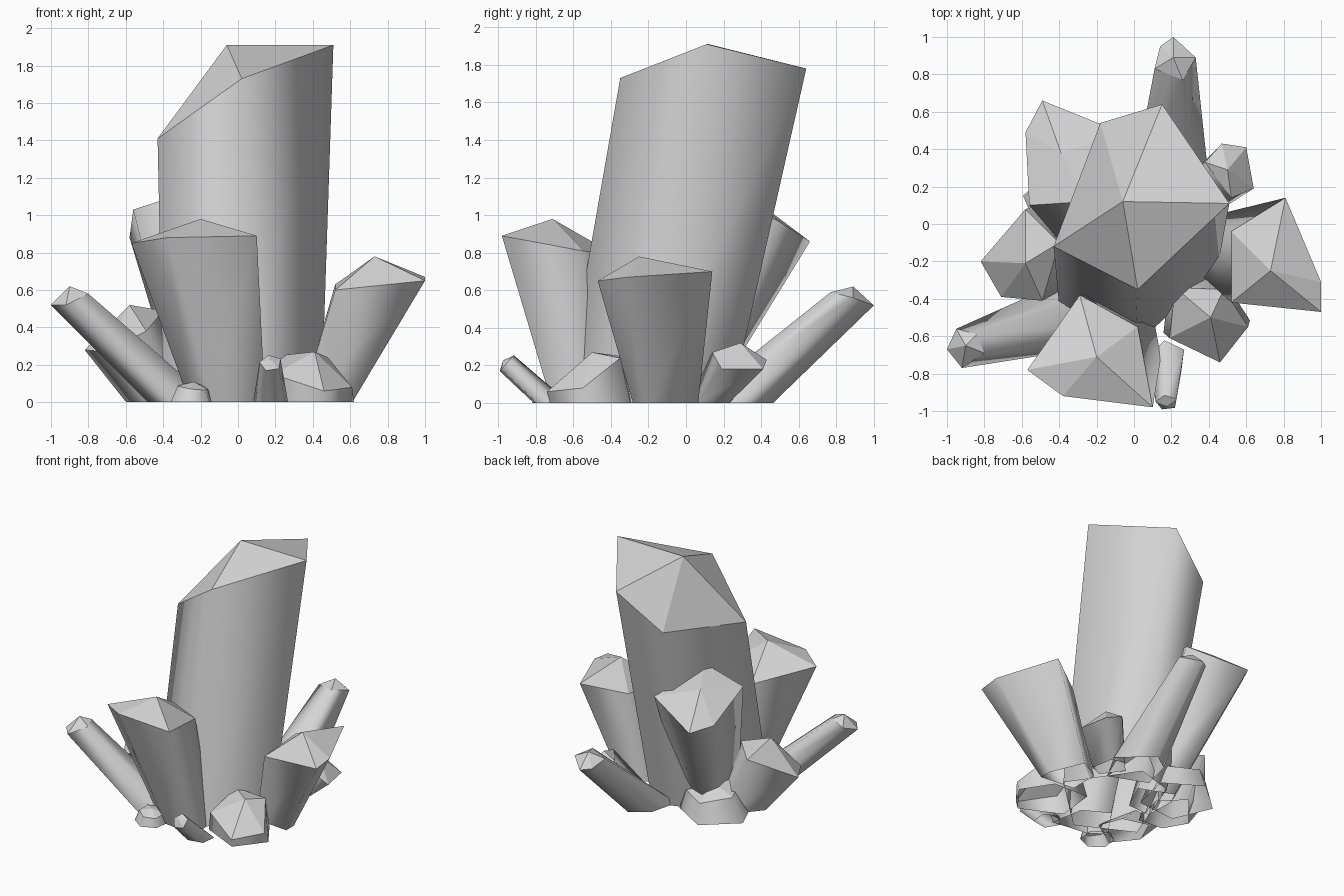
import bpy
import bmesh
from math import cos, sin, tau
from mathutils import Vector

cube = bpy.data.objects.get("Cube")
if cube:
    bpy.data.objects.remove(cube, do_unlink=True)

# One plain grey mineral material
mineral = bpy.data.materials.new("grey_mineral")
mineral.use_nodes = True
grey = (0.66, 0.66, 0.66, 1)
mineral.diffuse_color = grey
mineral.node_tree.nodes["Principled BSDF"].inputs["Base Color"].default_value = grey


def build(name, base_ring, rim_ring, tip):
    """Smooth shaft from the ground to the rim, closed by a flat-faceted point."""
    bm = bmesh.new()
    lower = [bm.verts.new(p) for p in base_ring]
    upper = [bm.verts.new(p) for p in rim_ring]
    apex = bm.verts.new(tip)
    count = len(upper)
    for i in range(count):
        j = (i + 1) % count
        shaft = bm.faces.new((lower[i], lower[j], upper[j], upper[i]))
        shaft.smooth = True
        bm.faces.new((upper[i], upper[j], apex))
    mesh = bpy.data.meshes.new(name)
    bm.to_mesh(mesh)
    bm.free()
    mesh.materials.append(mineral)
    obj = bpy.data.objects.new(name, mesh)
    bpy.context.collection.objects.link(obj)


def cut_crystal(name, rim, tip, foot, taper):
    """Crystal with an uneven rim; the foot repeats the rim outline, scaled."""
    rim = [Vector(p) for p in rim]
    centre = sum(rim, Vector()) / len(rim)
    foot = Vector((foot[0], foot[1], 0))
    base = []
    for p in rim:
        offset = (p - centre) * taper
        base.append(foot + Vector((offset.x, offset.y, 0)))
    build(name, base, rim, tip)


def regular_crystal(name, foot, foot_radius, head, head_radius, point, turn=0, sides=5):
    """Small crystal with a regular rim set square to its axis."""
    foot, head = Vector((foot[0], foot[1], 0)), Vector(head)
    axis = (head - foot).normalized()
    tilt = Vector((0, 0, 1)).rotation_difference(axis)
    base, rim = [], []
    for i in range(sides):
        angle = turn + tau * i / sides
        spoke = Vector((cos(angle), sin(angle), 0))
        base.append(foot + spoke * foot_radius)
        rim.append(head + tilt @ spoke * head_radius)
    build(name, base, rim, head + axis * point)


# Large crystals, rims listed counter-clockwise
cut_crystal("main_crystal",
            [(-.43, -.12, 1.41), (.02, -.35, 1.73), (.51, .11, 1.91),
             (.15, .64, 1.78), (-.18, .54, 1.51)],
            tip=(-.06, .12, 1.91), foot=(0, -.19), taper=.9)
cut_crystal("front_crystal",
            [(-.57, -.78, .85), (-.38, -.92, .88), (.1, -.98, .89),
             (.02, -.55, .81), (-.29, -.38, .79)],
            tip=(-.2, -.71, .98), foot=(-.05, -.56), taper=.6)
cut_crystal("left_crystal",
            [(.52, -.42, .6), (1, -.47, .65), (1, -.31, .67),
             (.81, .14, .7), (.52, -.04, .63)],
            tip=(.73, -.25, .78), foot=(.48, -.14), taper=.57)
cut_crystal("back_crystal",
            [(-.58, .49, .88), (-.56, .1, 1.03), (-.25, .12, 1.13),
             (-.07, .49, .97), (-.49, .66, .86)],
            tip=(-.39, .38, 1.07), foot=(-.2, -.04), taper=.6)
cut_crystal("right_crystal",
            [(-.82, -.2, .28), (-.71, -.39, .27), (-.49, -.41, .38),
             (-.4, -.1, .49), (-.58, .08, .46)],
            tip=(-.58, -.21, .52), foot=(-.4, -.12), taper=.9)

# Low crystals
cut_crystal("low_front_crystal",
            [(.19, -.61, .15), (.46, -.74, .06), (.61, -.55, .08),
             (.48, -.35, .24), (.22, -.34, .25)],
            tip=(.41, -.5, .27), foot=(.38, -.48), taper=1.1)
cut_crystal("low_back_crystal",
            [(.52, .14, .27), (.64, .19, .18), (.6, .41, .18),
             (.47, .43, .23), (.38, .33, .29)],
            tip=(.5, .29, .32), foot=(.33, .14), taper=.8)

# Slender leaning crystals
cut_crystal("slender_right_crystal",
            [(-.95, -.56, .56), (-1, -.67, .52), (-.92, -.77, .52),
             (-.8, -.69, .58), (-.84, -.59, .59)],
            tip=(-.9, -.65, .62), foot=(-.31, -.48), taper=1.75)
cut_crystal("slender_back_crystal",
            [(.33, .89, .56), (.21, 1, .52), (.14, .95, .53),
             (.11, .83, .57), (.26, .77, .59)],
            tip=(.21, .89, .62), foot=(.17, .25), taper=1.9)
regular_crystal("slender_front_crystal", (.18, -.72), .1, (.175, -.955, .21), .06, .025, turn=.5)

# Short stubs at the foot
regular_crystal("front_stub", (-.25, -.7), .12, (-.24, -.71, .08), .09, .03, turn=.4, sides=6)
regular_crystal("back_stub", (-.33, .09), .27, (-.32, .12, .18), .2, .06, turn=.4)
